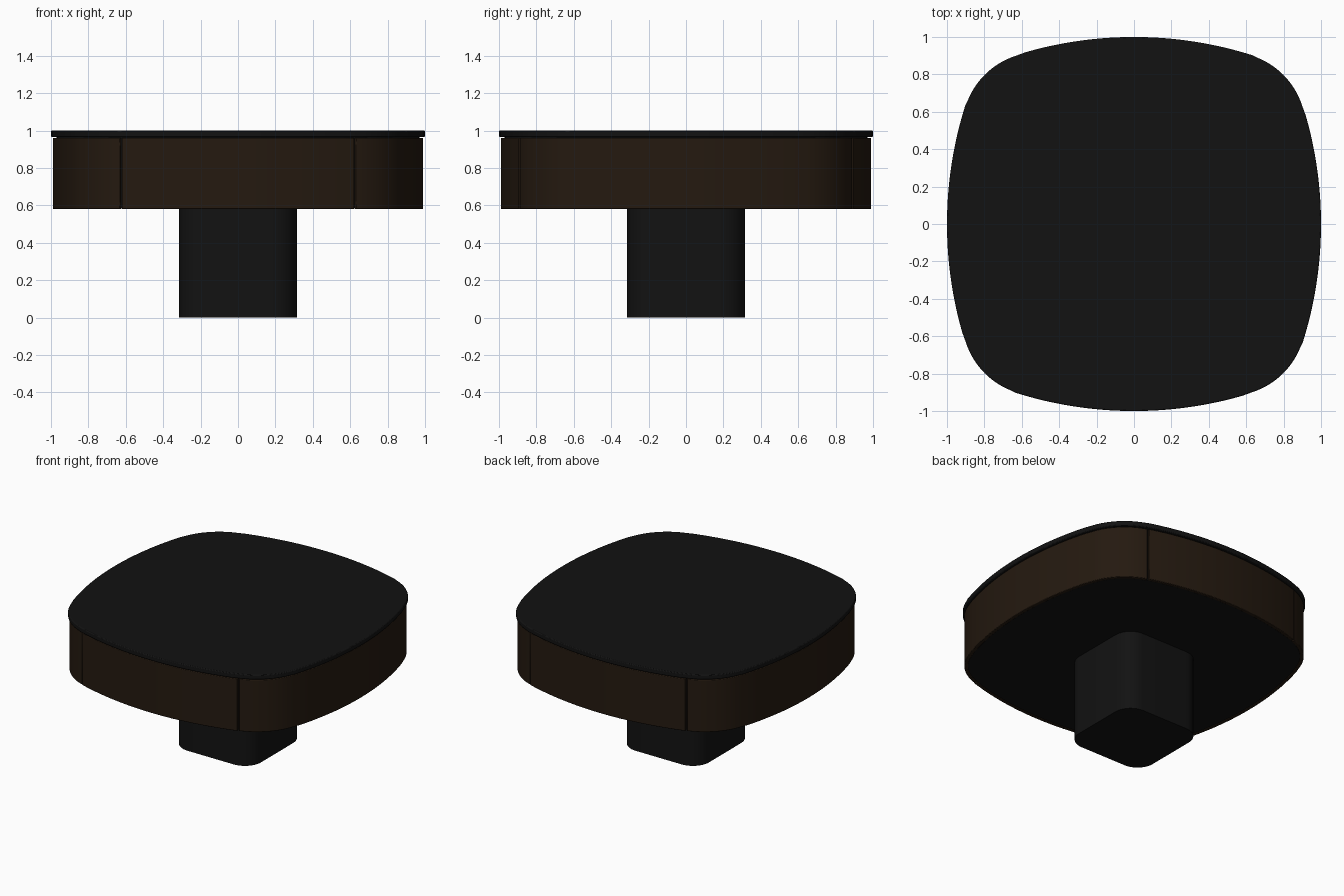
import bpy, bmesh, math

if "Cube" in bpy.data.objects:
    bpy.data.objects.remove(bpy.data.objects["Cube"])

TILT = math.radians(17.5)   # where the bowed side meets the corner arc


def material(name, rgb):
    m = bpy.data.materials.new(name)
    m.diffuse_color = (*rgb, 1)
    m.use_nodes = True
    m.node_tree.nodes["Principled BSDF"].inputs["Base Color"].default_value = m.diffuse_color
    return m


black = material("black", (0.006, 0.006, 0.006))
wood = material("dark_wood", (0.018, 0.010, 0.005))


def arc(cx, cy, r, a0, a1, n):
    return [(cx + r * math.cos(a0 + (a1 - a0) * i / n),
             cy + r * math.sin(a0 + (a1 - a0) * i / n)) for i in range(n + 1)]


def turn(points, k):
    for _ in range(k):
        points = [(-y, x) for x, y in points]
    return points


def side_arc(inset, a, n=24):
    """Bowed back edge, running from +x to -x."""
    return arc(0, -1.1, 2.1 - inset, math.pi / 2 - a, math.pi / 2 + a, n)


def corner_arc(inset, trim=0.0, n=16):
    """Tight arc at the +x +y corner."""
    return arc(0.506, 0.506, 0.413 - inset, TILT + trim, math.pi / 2 - TILT - trim, n)


def outline(inset):
    pts = []
    for k in range(4):
        pts += turn(corner_arc(inset)[:-1], k) + turn(side_arc(inset, TILT)[:-1], k)
    return pts


def prism(name, points, z0, z1, mat, bevel=0.0):
    bm = bmesh.new()
    base = bm.faces.new([bm.verts.new((x, y, z0)) for x, y in points])
    up = bmesh.ops.extrude_face_region(bm, geom=[base])
    bmesh.ops.translate(bm, vec=(0, 0, z1 - z0),
                        verts=[v for v in up["geom"] if isinstance(v, bmesh.types.BMVert)])
    bmesh.ops.recalc_face_normals(bm, faces=bm.faces)
    mesh = bpy.data.meshes.new(name)
    bm.to_mesh(mesh)
    bm.free()
    ob = bpy.data.objects.new(name, mesh)
    bpy.context.collection.objects.link(ob)
    mesh.materials.append(mat)
    if bevel:
        b = ob.modifiers.new("bevel", "BEVEL")
        b.width, b.segments = bevel, 2
        b.limit_method, b.angle_limit = "ANGLE", math.radians(40)
    bpy.ops.object.select_all(action="DESELECT")
    ob.select_set(True)
    bpy.context.view_layer.objects.active = ob
    bpy.ops.object.shade_smooth_by_angle(angle=math.radians(35))
    return ob


# pedestal with rounded corners
stem = []
for k in range(4):
    stem += turn(arc(0.185, 0.185, 0.13, 0, math.pi / 2, 10), k)
prism("pedestal", stem, 0, 0.60, black)

# dark core showing in the gaps and underneath
prism("core", outline(0.03), 0.583, 0.972, black)

# table top
prism("table_top", outline(0.0), 0.965, 1.0, black, 0.006)

# wooden side panels: front and back run seam to seam, the others wrap the corners
gap = 0.003
for k, name in ((0, "back_panel"), (2, "front_panel")):
    a = TILT - gap
    pts = side_arc(0.01, a) + side_arc(0.035, a)[::-1]
    prism(name, turn(pts, k), 0.58, 0.96, wood, 0.004)


def wrap(inset):
    a = TILT + 0.0
    low = turn(corner_arc(inset, 0.008), 3)
    right = turn(side_arc(inset, a), 3)
    return low + right[1:-1] + corner_arc(inset, 0.008)


for k, name in ((0, "right_panel"), (2, "left_panel")):
    pts = wrap(0.01) + wrap(0.035)[::-1]
    prism(name, turn(pts, k), 0.58, 0.96, wood, 0.004)
